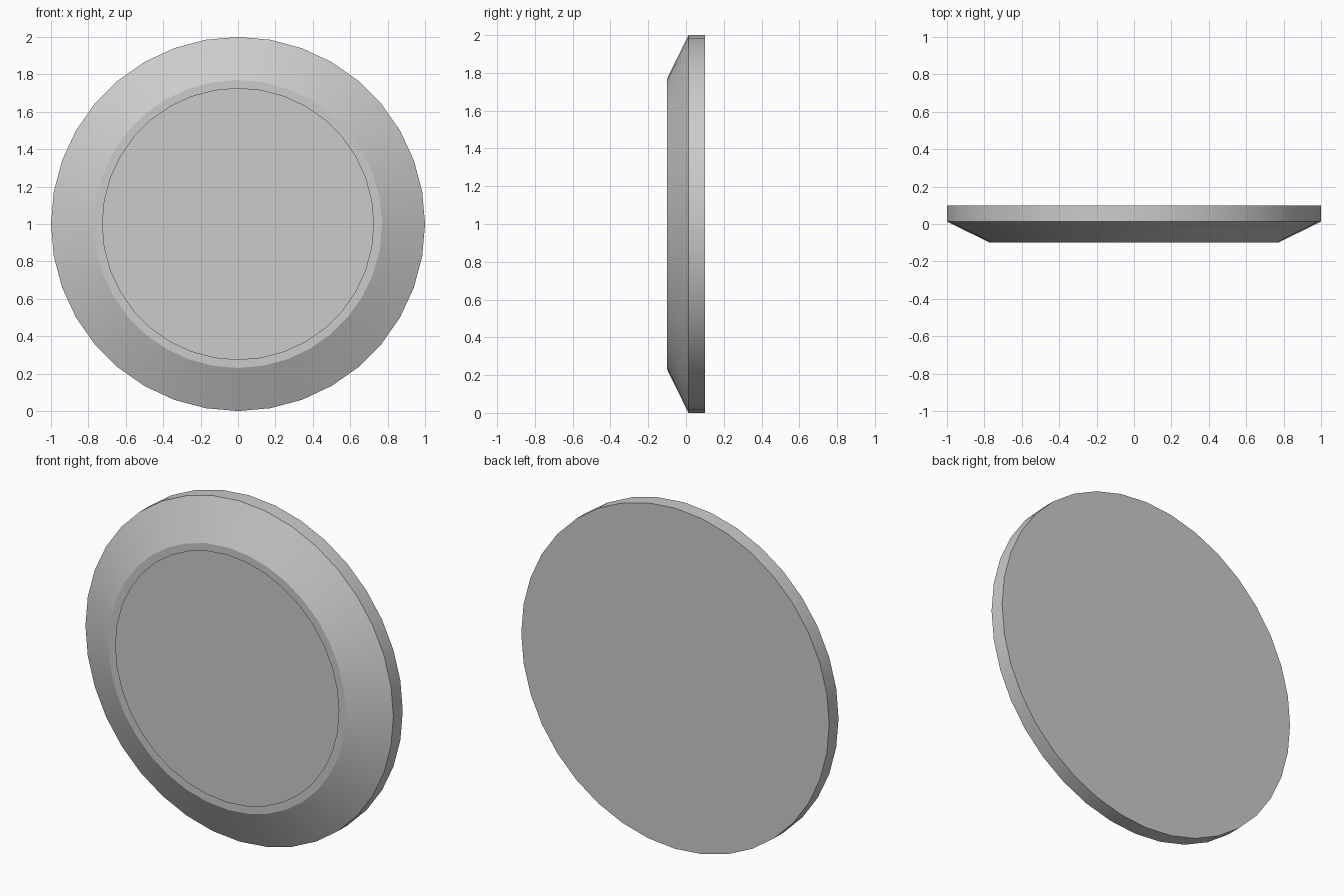
import bpy, bmesh, math

if "Cube" in bpy.data.objects:
    bpy.data.objects.remove(bpy.data.objects["Cube"])

SIDES = 36
CENTRE_Z = 1.0
# (radius, y) from the open front rim, over the bevel and edge, to the back
PROFILE = [(0.725, -0.1), (0.77, -0.1), (1.0, 0.013), (1.0, 0.1)]


def add_ring(bm, radius, y):
    step = 2 * math.pi / SIDES
    return [bm.verts.new((radius * math.sin(i * step), y,
                          CENTRE_Z + radius * math.cos(i * step)))
            for i in range(SIDES)]


# Hollow dish shell: open in front, so the flat back plate shows through
bm = bmesh.new()
rings = [add_ring(bm, r, y) for r, y in PROFILE]
for a, b in zip(rings, rings[1:]):
    for i in range(SIDES):
        j = (i + 1) % SIDES
        bm.faces.new((a[i], b[i], b[j], a[j]))

# Back plate
bm.faces.new(rings[-1][::-1])
bmesh.ops.recalc_face_normals(bm, faces=bm.faces[:])

mesh = bpy.data.meshes.new("round_frame")
bm.to_mesh(mesh)
bm.free()
frame = bpy.data.objects.new("round_frame", mesh)
bpy.context.collection.objects.link(frame)

# Smooth around the circle, crisp between bands
frame.select_set(True)
bpy.context.view_layer.objects.active = frame
bpy.ops.object.shade_smooth_by_angle(angle=math.radians(20))
